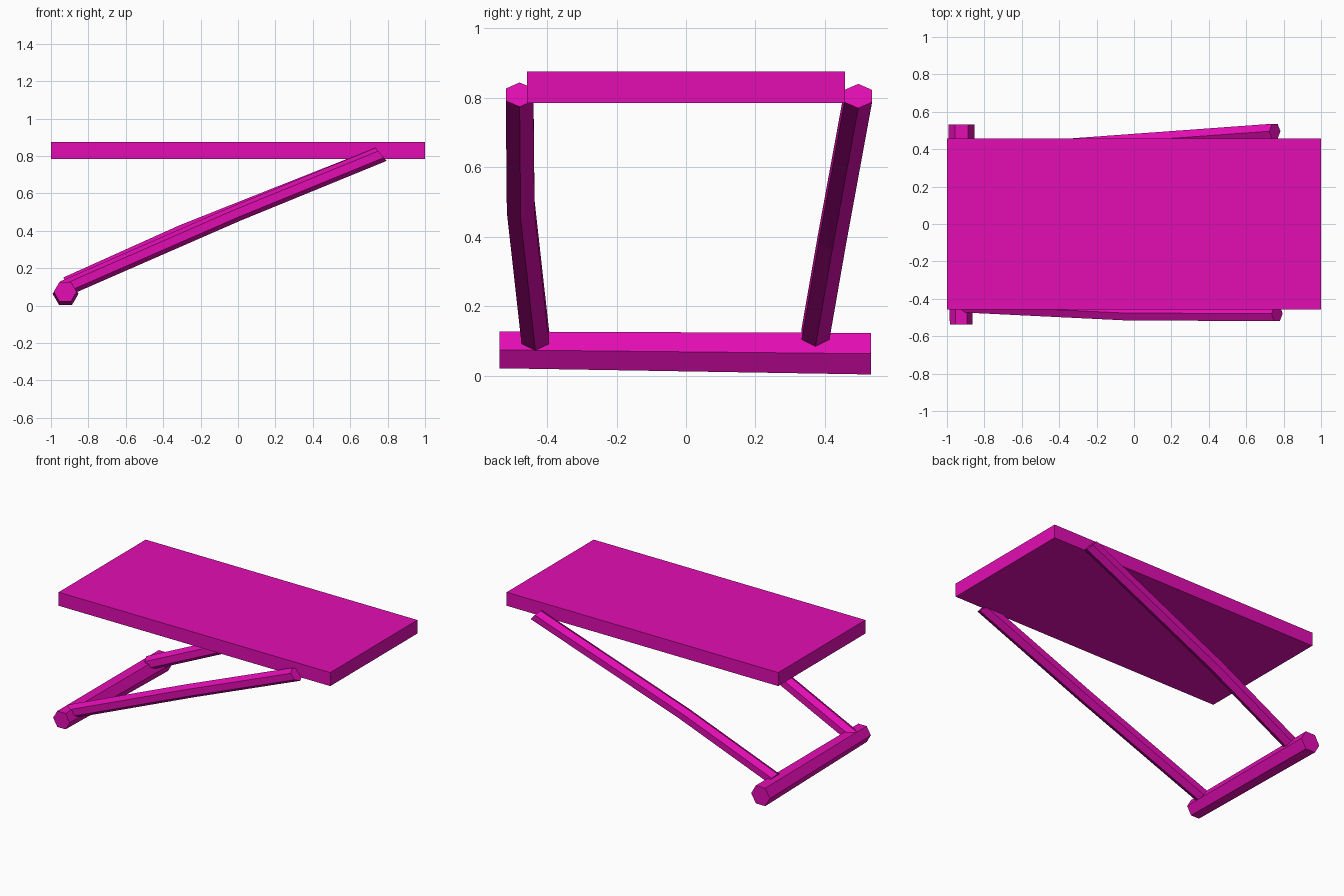
import bpy, bmesh, math
from mathutils import Vector

cube = bpy.data.objects.get("Cube")
if cube:
    bpy.data.objects.remove(cube, do_unlink=True)

magenta = bpy.data.materials.new("magenta")
magenta.use_nodes = True
COLOUR = (0.76, 0.004, 0.45, 1)
magenta.diffuse_color = COLOUR
magenta.node_tree.nodes["Principled BSDF"].inputs["Base Color"].default_value = COLOUR


def finish(name, bm):
    bmesh.ops.recalc_face_normals(bm, faces=bm.faces[:])
    mesh = bpy.data.meshes.new(name)
    bm.to_mesh(mesh)
    bm.free()
    mesh.materials.append(magenta)
    obj = bpy.data.objects.new(name, mesh)
    bpy.context.collection.objects.link(obj)
    return obj


def hex_loft(name, centres, radii, u, v):
    """Hexagonal tube through the centres; u points at a corner, v at a flat."""
    u, v = Vector(u).normalized(), Vector(v).normalized()
    bm = bmesh.new()
    rings = []
    for c, r in zip(centres, radii):
        angles = [math.pi / 3 * i for i in range(6)]
        rings.append([bm.verts.new(Vector(c) + r * (u * math.cos(a) + v * math.sin(a)))
                      for a in angles])
    for a, b in zip(rings, rings[1:]):
        for i in range(6):
            j = (i + 1) % 6
            bm.faces.new((a[i], a[j], b[j], b[i]))
    bm.faces.new(rings[0])
    bm.faces.new(rings[-1])
    return finish(name, bm)


# Flat top slab
bm = bmesh.new()
bmesh.ops.create_cube(bm, size=1)
bmesh.ops.scale(bm, vec=(2, 0.916, 0.09), verts=bm.verts)
bmesh.ops.translate(bm, vec=(0, 0, 0.83), verts=bm.verts)
finish("table_top", bm)

# Slightly tapered foot bar
hex_loft("foot_bar", [(-0.924, -0.537, 0.074), (-0.922, 0.533, 0.063)],
         (0.061, 0.069), (1, 0, 0), (0, 0, 1))

# Slanted legs with a gentle bend and obliquely cut ends
slant = (-0.65, 0, 0.76)
hex_loft("front_leg",
         [(-0.922, -0.432, 0.094), (-0.02, -0.476, 0.488), (0.765, -0.479, 0.809)],
         (0.046,) * 3, slant, (0, 1, 0))
hex_loft("back_leg",
         [(-0.905, 0.372, 0.115), (-0.28, 0.421, 0.396), (0.753, 0.496, 0.805)],
         (0.046,) * 3, slant, (0, 1, 0))
